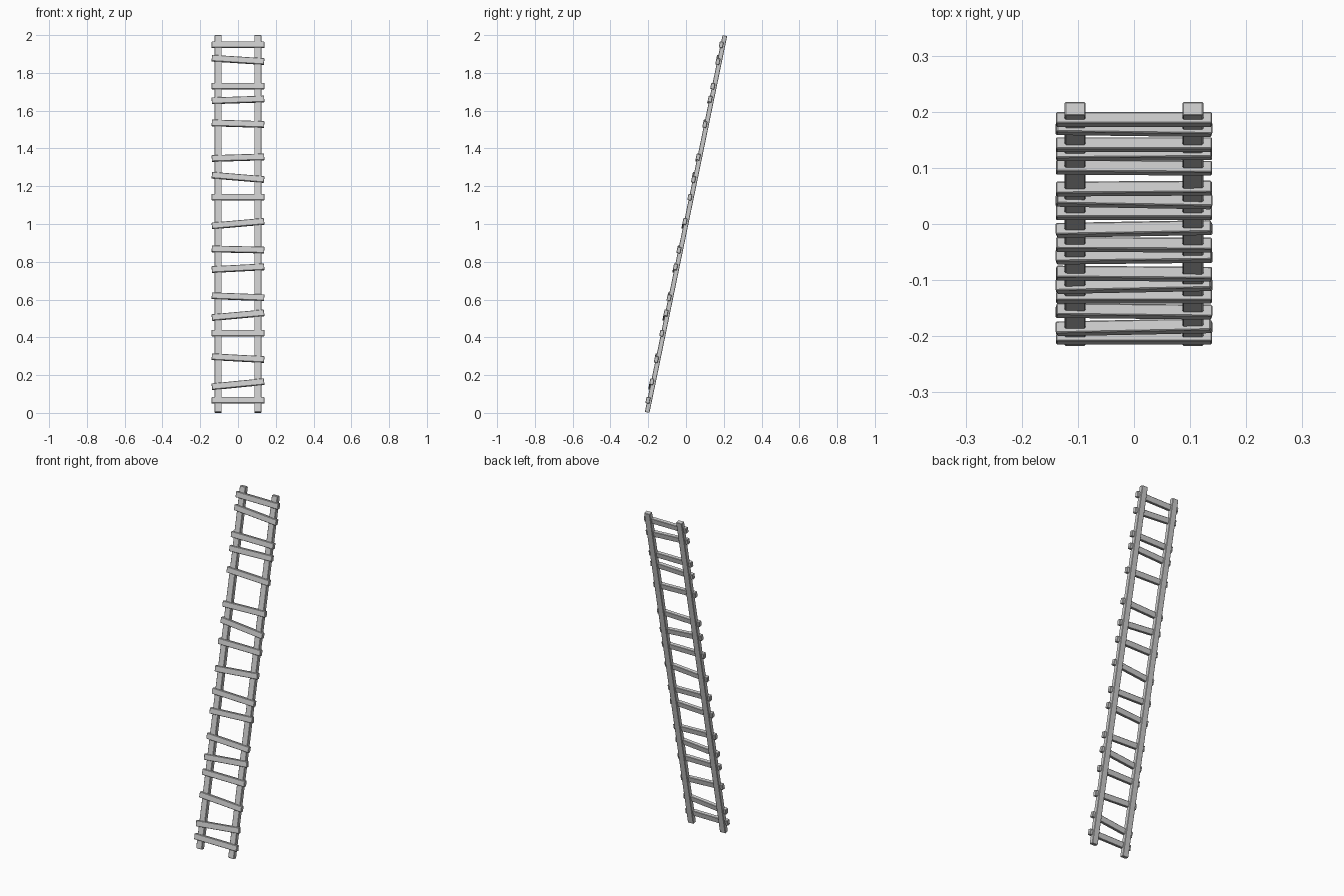
import bpy, bmesh, math
from mathutils import Matrix, Vector

if "Cube" in bpy.data.objects:
    bpy.data.objects.remove(bpy.data.objects["Cube"])

LEAN = math.radians(11.65)
RAIL_LENGTH, RAIL_DEPTH = 2.037, 0.025
RUNG_DEPTH = 0.021

grey = bpy.data.materials.new("light_grey")
grey.use_nodes = True
grey.diffuse_color = (0.6, 0.6, 0.6, 1)
grey.node_tree.nodes["Principled BSDF"].inputs["Base Color"].default_value = (0.6, 0.6, 0.6, 1)

# Frame of the leaning ladder, with its middle at half height
ladder = Matrix.Translation((0, 0, 1)) @ Matrix.Rotation(-LEAN, 4, "X")


def plank(name, size, place):
    """A box with slightly eased edges, placed in the ladder's frame."""
    bm = bmesh.new()
    bmesh.ops.create_cube(bm, size=1, matrix=Matrix.Diagonal((*size, 1)))
    bmesh.ops.bevel(bm, geom=bm.edges[:], offset=0.002, segments=1, affect="EDGES")
    mesh = bpy.data.meshes.new(name)
    bm.to_mesh(mesh)
    bm.free()
    mesh.materials.append(grey)
    obj = bpy.data.objects.new(name, mesh)
    obj.matrix_world = ladder @ place
    bpy.context.collection.objects.link(obj)


# Two long side rails
for side, name in ((-1, "right_rail"), (1, "left_rail")):
    plank(name, (0.037, RAIL_DEPTH, RAIL_LENGTH), Matrix.Translation((side * 0.105, 0, 0)))

# Uneven rungs: height of the middle, and rise from one end to the other
rungs = [(0.065, 0), (0.15, 0.026), (0.288, -0.014), (0.42, 0), (0.515, 0.024),
         (0.613, -0.01), (0.764, 0.014), (0.863, -0.006), (1.0, 0.023), (1.14, 0),
         (1.245, -0.022), (1.349, 0.008), (1.529, -0.008), (1.655, 0.009),
         (1.728, 0), (1.867, -0.017), (1.947, 0)]
RUNG_Y = -RAIL_DEPTH / 2 - 0.007 + RUNG_DEPTH / 2
for i, (height, rise) in enumerate(rungs):
    along = (height - 1) / math.cos(LEAN)
    place = Matrix.Translation((0, RUNG_Y, along)) @ Matrix.Rotation(-rise / 0.26, 4, "Y")
    plank(f"rung_{i + 1}", (0.278, RUNG_DEPTH, 0.033), place)
